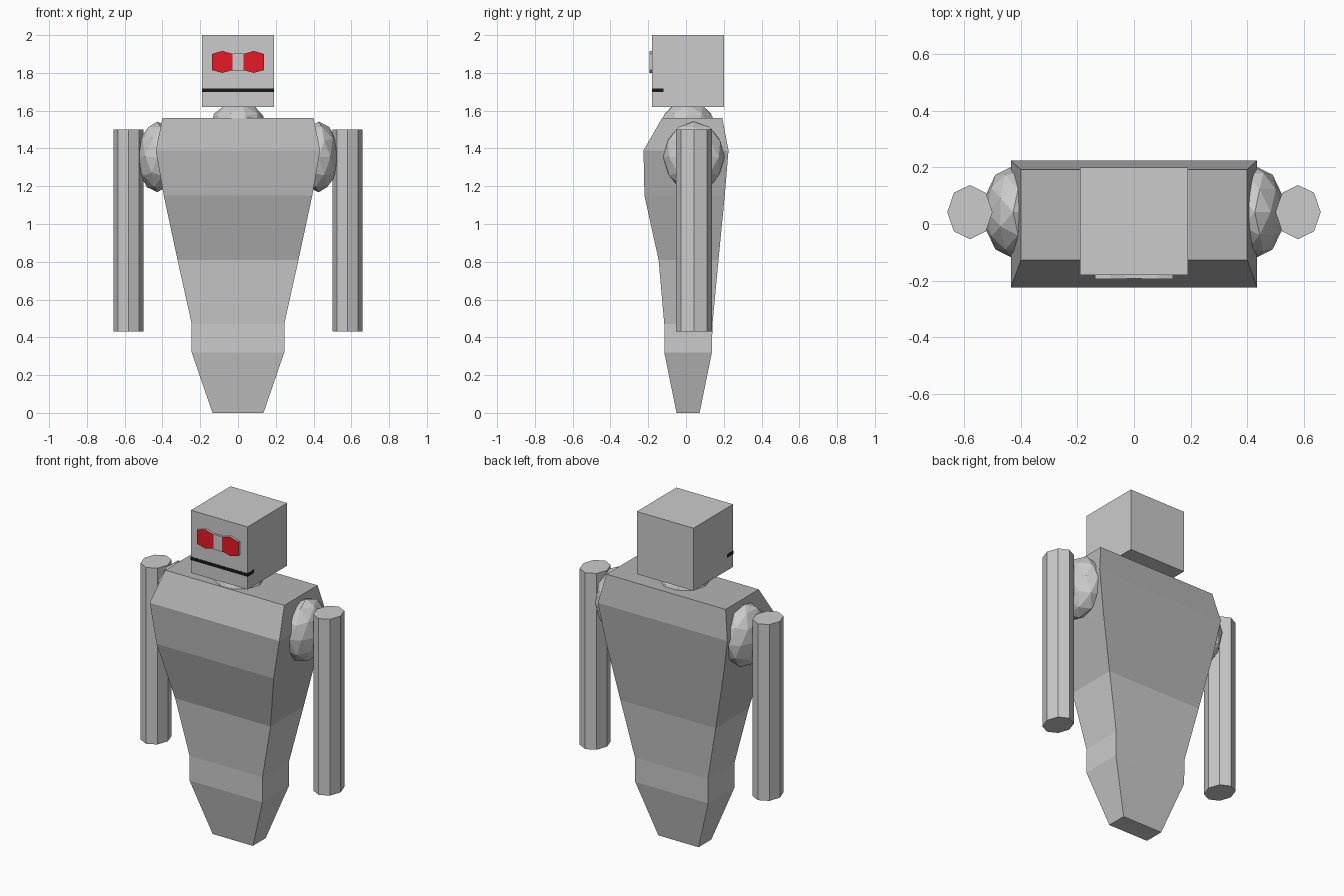
import bpy, bmesh
from math import pi
from mathutils import Matrix

if "Cube" in bpy.data.objects:
    bpy.data.objects.remove(bpy.data.objects["Cube"])


def material(name, color):
    m = bpy.data.materials.new(name)
    m.diffuse_color = color
    m.use_nodes = True
    m.node_tree.nodes["Principled BSDF"].inputs["Base Color"].default_value = m.diffuse_color
    return m


dark = material("dark_grey", (0.46, 0.46, 0.46, 1))
grey = material("light_grey", (0.8, 0.8, 0.8, 1))
red = material("red", (0.8, 0.01, 0.02, 1))
black = material("black", (0.01, 0.01, 0.01, 1))


def finish(bm, name, *mats):
    bmesh.ops.recalc_face_normals(bm, faces=bm.faces[:])
    me = bpy.data.meshes.new(name)
    bm.to_mesh(me)
    bm.free()
    for m in mats:
        me.materials.append(m)
    ob = bpy.data.objects.new(name, me)
    bpy.context.collection.objects.link(ob)
    return ob


def box(name, lo, hi, *mats):
    bm = bmesh.new()
    size = [b - a for a, b in zip(lo, hi)]
    mid = [(a + b) / 2 for a, b in zip(lo, hi)]
    bmesh.ops.create_cube(bm, size=1, matrix=Matrix.LocRotScale(mid, None, size))
    return finish(bm, name, *mats)


def ball(name, center, radii):
    bm = bmesh.new()
    bmesh.ops.create_icosphere(bm, subdivisions=2, radius=1,
                               matrix=Matrix.LocRotScale(center, None, radii))
    return finish(bm, name)


# Tapered body: (z, half width, front y, back y) for each cross-section
sections = [(0, .135, -.05, .072), (.32, .245, -.115, .137), (.47, .245, -.115, .14),
            (.81, .32, -.145, .172), (1.15, .393, -.22, .205),
            (1.39, .435, -.225, .225), (1.56, .40, -.127, .192)]
bm = bmesh.new()
rings = [[bm.verts.new(p) for p in ((-w, f, z), (w, f, z), (w, b, z), (-w, b, z))]
         for z, w, f, b in sections]
for i, (lower, upper) in enumerate(zip(rings, rings[1:])):
    for k in range(4):
        n = (k + 1) % 4
        face = bm.faces.new((lower[k], lower[n], upper[n], upper[k]))
        face.material_index = 1 if i >= 3 else 0
bm.faces.new(rings[0][::-1])
bm.faces.new(rings[-1]).material_index = 1
finish(bm, "body", grey, dark)

# Neck and head
ball("neck", (0, .01, 1.505), (.15, .15, .15))
box("head", (-.19, -.18, 1.62), (.19, .2, 2))

# Mouth strip wrapping round the front corners of the head
box("mouth", (-.191, -.181, 1.698), (.191, -.12, 1.718), black)

# Eyepieces with red front faces, joined by a bridge
box("eye_bridge", (-.03, -.193, 1.81), (.03, -.175, 1.902))
outline = [(-.055, 1.9), (0, 1.916), (.055, 1.9), (.055, 1.815), (0, 1.8), (-.055, 1.815)]

for side, s in (("left", 1), ("right", -1)):
    bm = bmesh.new()
    front = bm.faces.new([bm.verts.new((s * .083 + x, -.175, z)) for x, z in outline])
    out = bmesh.ops.extrude_face_region(bm, geom=[front], use_keep_orig=True)["geom"]
    for g in out:
        if isinstance(g, bmesh.types.BMVert):
            g.co.y = -.194
        elif isinstance(g, bmesh.types.BMFace):
            g.material_index = 1
    finish(bm, side + "_eye", grey, red)

    # Shoulder ball
    ball(side + "_shoulder", (s * .427, .042, 1.355), (.107, .163, .187))

    # Straight eight-sided arm
    bm = bmesh.new()
    bmesh.ops.create_cone(bm, cap_ends=True, segments=8, radius1=1, radius2=1, depth=1,
                          matrix=Matrix.LocRotScale((s * .58, .042, .965), None,
                                                    (.08, .096, 1.07)))
    finish(bm, side + "_arm")
